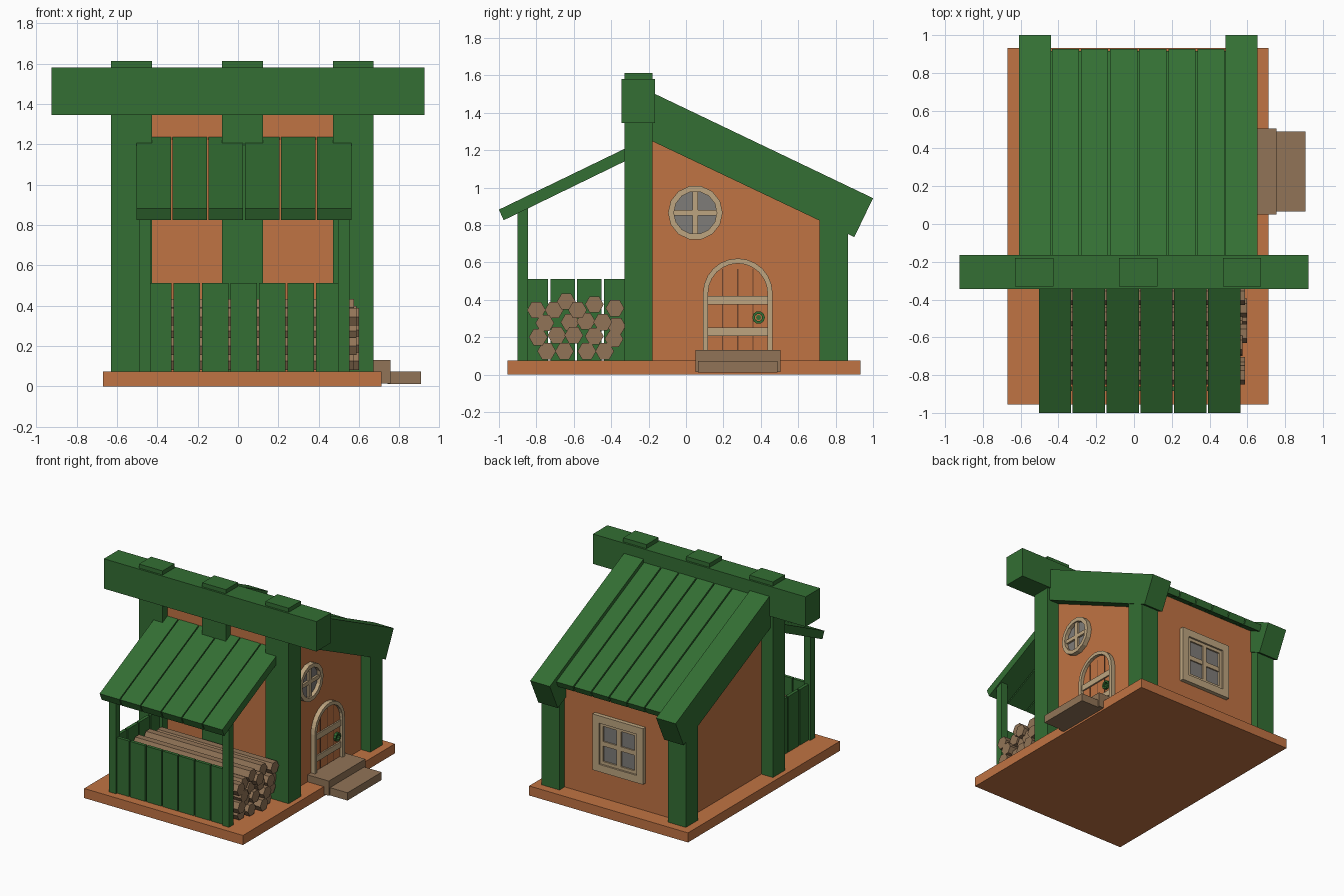
import bpy, bmesh, math
from mathutils import Vector

if "Cube" in bpy.data.objects:
    bpy.data.objects.remove(bpy.data.objects["Cube"])


def material(name, rgb):
    m = bpy.data.materials.new(name)
    m.diffuse_color = (*rgb, 1)
    m.use_nodes = True
    m.node_tree.nodes["Principled BSDF"].inputs["Base Color"].default_value = m.diffuse_color
    return m


GREEN = material("green_timber", (0.033, 0.158, 0.033))
ORANGE = material("orange_wall", (0.53, 0.172, 0.056))
DARK = material("groove_brown", (0.16, 0.06, 0.025))
BROWN = material("log_brown", (0.285, 0.175, 0.095))
TRIM = material("beige_trim", (0.51, 0.375, 0.215))
GLASS = material("grey_glass", (0.21, 0.20, 0.19))


def finish(name, bm, mat):
    bmesh.ops.recalc_face_normals(bm, faces=bm.faces)
    me = bpy.data.meshes.new(name)
    bm.to_mesh(me)
    bm.free()
    me.materials.append(mat)
    ob = bpy.data.objects.new(name, me)
    bpy.context.collection.objects.link(ob)
    return ob


def place(p, d, axis):
    return Vector((d, p[0], p[1])) if axis == "X" else Vector((p[0], d, p[1]))


def prism(name, pts, d0, d1, mat, axis="X"):
    """Extrude a flat outline from d0 to d1 along an axis."""
    bm = bmesh.new()
    a = [bm.verts.new(place(p, d0, axis)) for p in pts]
    b = [bm.verts.new(place(p, d1, axis)) for p in pts]
    bm.faces.new(a)
    bm.faces.new(b)
    for i in range(len(pts)):
        j = (i + 1) % len(pts)
        bm.faces.new((a[i], a[j], b[j], b[i]))
    return finish(name, bm, mat)


def band(name, outer, inner, d0, d1, mat, axis="X", closed=True):
    """Frame between two matching outlines, extruded from d0 to d1."""
    bm = bmesh.new()
    rings = [[bm.verts.new(place(p, d, axis)) for p in loop]
             for loop, d in ((outer, d0), (outer, d1), (inner, d1), (inner, d0))]
    n = len(outer)
    for i in range(n if closed else n - 1):
        j = (i + 1) % n
        for k in range(4):
            r, s = rings[k], rings[(k + 1) % 4]
            bm.faces.new((r[i], r[j], s[j], s[i]))
    if not closed:
        bm.faces.new([r[0] for r in rings])
        bm.faces.new([r[-1] for r in rings])
    return finish(name, bm, mat)


def box(name, x0, x1, y0, y1, z0, z1, mat):
    return prism(name, [(y0, z0), (y1, z0), (y1, z1), (y0, z1)], x0, x1, mat)


def circle(cy, cz, r, n, turn=0.0):
    return [(cy + r * math.cos(turn + math.tau * i / n),
             cz + r * math.sin(turn + math.tau * i / n)) for i in range(n)]


def rect(cx, cz, h):
    return [(cx - h, cz - h), (cx + h, cz - h), (cx + h, cz + h), (cx - h, cz + h)]


def roof_z(y):
    return 1.50 - 0.478 * (y + 0.165)


def slope(y0, y1, top, bottom):
    """Side outline of a roof layer lying below the rafter tops."""
    return [(y0, roof_z(y0) - top), (y1, roof_z(y1) - top),
            (y1 - 0.02, roof_z(y1 - 0.02) - bottom), (y0, roof_z(y0) - bottom)]


FLOOR = 0.075
WALL = 0.57

# base slab and house walls
box("base", -0.67, 0.712, -0.955, 0.932, 0, FLOOR, ORANGE)
prism("walls", [(-0.27, FLOOR), (0.80, FLOOR), (0.80, roof_z(0.80) - 0.08),
                (-0.165, roof_z(-0.165) - 0.08), (-0.27, 1.42)], -0.53, WALL, ORANGE)

# front posts, ridge beam, rear posts with slanted tops
for name, a, b in (("left", -0.63, -0.425), ("middle", -0.08, 0.125), ("right", 0.47, 0.672)):
    box(f"front_{name}_post", a, b, -0.33, -0.18, FLOOR, 1.612, GREEN)
for name, a, b in (("left", -0.605, -0.45), ("right", 0.495, 0.65)):
    prism(f"rear_{name}_post", [(0.715, FLOOR), (0.865, FLOOR), (0.865, 0.78),
                                (0.715, 0.85)], a, b, GREEN)
box("ridge_beam", -0.925, 0.925, -0.345, -0.165, 1.345, 1.58, GREEN)

# main roof: two thick side rafters, sunken planks and a sheet under the gaps
for name, a, b in (("left", -0.61, -0.44), ("right", 0.485, 0.655)):
    prism(f"{name}_rafter", [(-0.2, roof_z(-0.2)), (1.0, roof_z(1.0)),
                             (0.9, 0.735), (-0.2, 1.257)], a, b, GREEN)
step = 0.925 / 6
for i in range(6):
    a = -0.44 + i * step
    prism(f"roof_plank_{i}", slope(-0.2, 0.926, 0.025, 0.08),
          a + 0.005, a + step - 0.005, GREEN)
prism("roof_sheet", slope(-0.2, 0.915, 0.055, 0.077), -0.44, 0.485, GREEN)

# lean-to roof planks and posts
step = 1.075 / 6
for i in range(6):
    a = -0.508 + i * step
    prism(f"lean_to_plank_{i}", [(-0.26, 1.24), (-1.0, 0.882), (-0.975, 0.825),
                                 (-0.26, 1.173)], a + 0.004, a + step - 0.004, GREEN)
for name, a in (("left", -0.49), ("right", 0.495)):
    prism(f"lean_to_{name}_post", [(-0.9, FLOOR), (-0.845, FLOOR), (-0.845, 0.91),
                                   (-0.9, 0.88)], a, a + 0.057, GREEN)

# fence: front and left side
for i in range(7):
    a = -0.465 + i * 0.141
    box(f"front_fence_{i}", a + 0.005, a + 0.136, -0.885, -0.86, FLOOR, 0.512, GREEN)
for i in range(4):
    a = -0.875 + i * 0.1435
    box(f"side_fence_{i}", -0.475, -0.45, a + 0.006, a + 0.137, FLOOR, 0.512, GREEN)

# firewood stack
LOGS = ((-0.745, 0.125), (-0.65, 0.125), (-0.53, 0.125), (-0.435, 0.125),
        (-0.79, 0.2), (-0.69, 0.21), (-0.6, 0.21), (-0.49, 0.205), (-0.385, 0.19),
        (-0.755, 0.275), (-0.62, 0.28), (-0.535, 0.285), (-0.445, 0.28), (-0.372, 0.26),
        (-0.8, 0.345), (-0.705, 0.345), (-0.64, 0.39), (-0.58, 0.345), (-0.49, 0.375),
        (-0.38, 0.355))
for i, (y, z) in enumerate(LOGS):
    shift = 0.012 * ((i * 7) % 5 - 2)
    prism(f"log_{i}", circle(y, z, 0.05, 6), -0.43 + shift, 0.575 + shift, BROWN)

# door steps
box("upper_step", 0.55, 0.755, 0.05, 0.505, 0.015, 0.13, BROWN)
box("lower_step", 0.74, 0.907, 0.065, 0.49, 0.012, 0.073, BROWN)


# arched door
def arch(r):
    pts = [(0.277 + r * math.cos(math.pi * i / 12), 0.435 + r * math.sin(math.pi * i / 12))
           for i in range(13)]
    return [(0.277 + r, 0.08)] + pts + [(0.277 - r, 0.08)]


def out(d):
    return WALL + d


prism("door_leaf", arch(0.17), out(-0.005), out(0.011), ORANGE)
band("door_frame", arch(0.186), arch(0.159), out(-0.005), out(0.035), TRIM, closed=False)
for i, y in enumerate((0.195, 0.277, 0.359)):
    box(f"door_groove_{i}", out(0.005), out(0.013), y - 0.003, y + 0.003, 0.1, 0.565, DARK)
for i, z in enumerate((0.205, 0.375)):
    box(f"door_strap_{i}", out(-0.005), out(0.022), 0.11, 0.445, z, z + 0.046, TRIM)
band("handle_ring", circle(0.388, 0.305, 0.034, 10), circle(0.388, 0.305, 0.02, 10),
     out(0.005), out(0.031), GREEN)
prism("handle_plate", circle(0.388, 0.305, 0.014, 8), out(0.005), out(0.019), GREEN)

# round window above the door
cy, cz = 0.05, 0.865
prism("round_glass", circle(cy, cz, 0.13, 14), out(-0.005), out(0.007), GLASS)
band("round_frame", circle(cy, cz, 0.146, 14), circle(cy, cz, 0.115, 14),
     out(-0.005), out(0.037), TRIM)
box("round_bar_upright", out(-0.005), out(0.025), cy - 0.015, cy + 0.015,
    cz - 0.125, cz + 0.125, TRIM)
box("round_bar_level", out(-0.005), out(0.023), cy - 0.125, cy + 0.125,
    cz - 0.015, cz + 0.015, TRIM)

# square window at the back
cx, cz = 0.012, 0.512
prism("back_glass", rect(cx, cz, 0.19), 0.79, 0.806, GLASS, "Y")
band("back_frame_outer", rect(cx, cz, 0.22), rect(cx, cz, 0.162), 0.79, 0.832, TRIM, "Y")
band("back_frame_inner", rect(cx, cz, 0.17), rect(cx, cz, 0.138), 0.79, 0.818, TRIM, "Y")
box("back_bar_upright", cx - 0.018, cx + 0.018, 0.79, 0.818, cz - 0.15, cz + 0.15, TRIM)
box("back_bar_level", cx - 0.15, cx + 0.15, 0.79, 0.816, cz - 0.018, cz + 0.018, TRIM)
